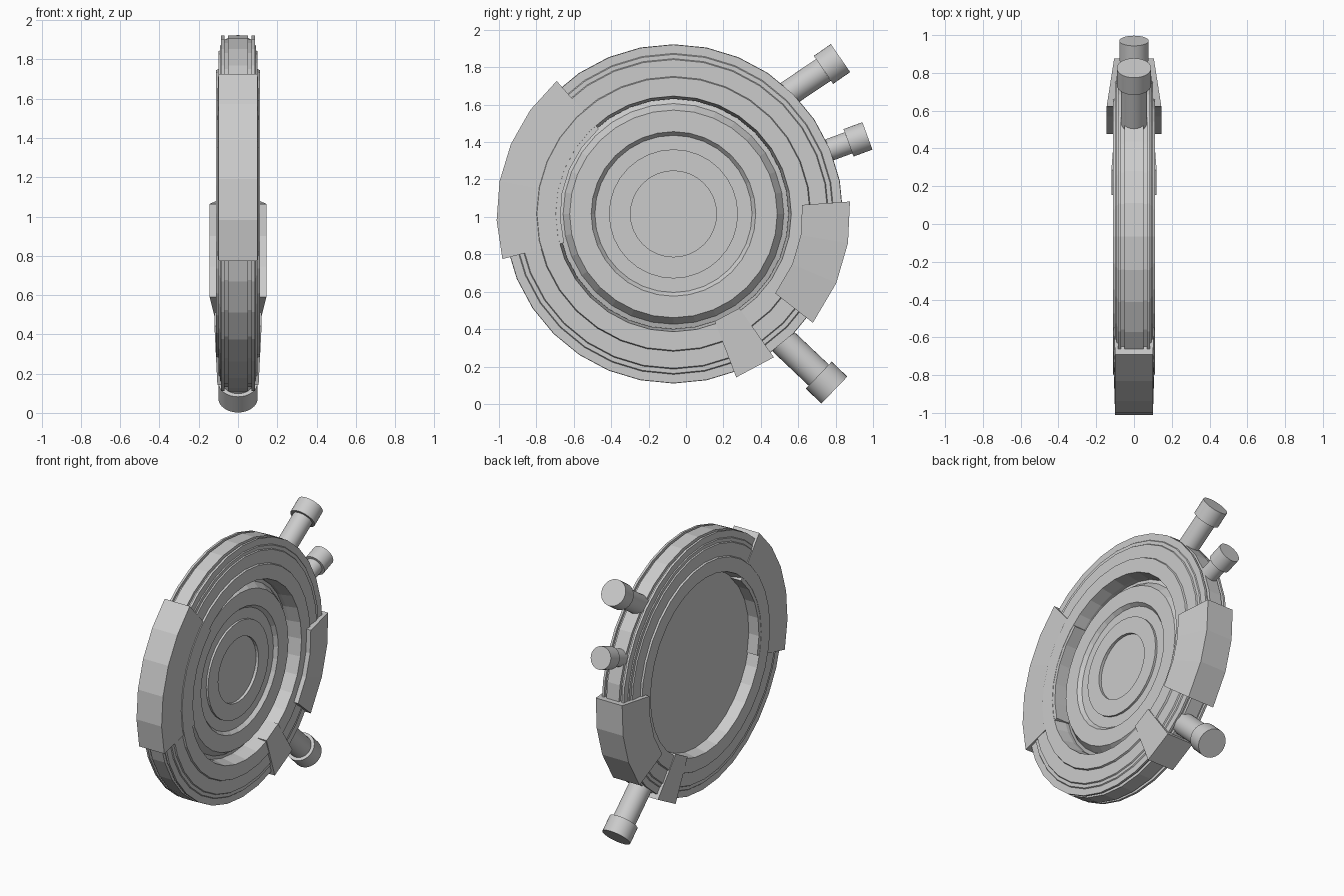
import bpy, bmesh, math
from mathutils import Vector

if "Cube" in bpy.data.objects:
    bpy.data.objects.remove(bpy.data.objects["Cube"])

CY, CZ = -0.067, 1.016          # wheel centre in the y-z plane, axis along x
grey = bpy.data.materials.new("plain_grey")
grey.diffuse_color = (0.6, 0.6, 0.6, 1)
grey.use_nodes = True
grey.node_tree.nodes["Principled BSDF"].inputs["Base Color"].default_value = grey.diffuse_color


def finish(name, bm):
    bmesh.ops.remove_doubles(bm, verts=bm.verts, dist=1e-5)
    bmesh.ops.recalc_face_normals(bm, faces=bm.faces)
    me = bpy.data.meshes.new(name)
    bm.to_mesh(me)
    bm.free()
    me.materials.append(grey)
    ob = bpy.data.objects.new(name, me)
    bpy.context.collection.objects.link(ob)
    return ob


def polar(x, r, a):
    return Vector((x, CY + r * math.cos(a), CZ + r * math.sin(a)))


def revolve(name, profile, closed, n=32):
    """Spin (radius, x) points round the wheel axis."""
    bm = bmesh.new()
    rows = [[bm.verts.new(polar(x, r, 2 * math.pi * i / n)) for i in range(n)]
            for r, x in profile]
    pairs = list(zip(rows, rows[1:]))
    if closed:
        pairs.append((rows[-1], rows[0]))
    else:
        bm.faces.new(rows[0])
        bm.faces.new(rows[-1])
    for a, b in pairs:
        for i in range(n):
            j = (i + 1) % n
            bm.faces.new((a[i], a[j], b[j], b[i]))
    return finish(name, bm)


def clamp(name, angles, r_in, r_out, x_in, x_out):
    """Tapered arc block gripping the rim; angles in degrees."""
    bm = bmesh.new()
    loops = []
    for deg in angles:
        a = math.radians(deg)
        loops.append([bm.verts.new(polar(x, r, a)) for r, x in
                      ((r_in, -x_in), (r_out, -x_out), (r_out, x_out), (r_in, x_in))])
    for a, b in zip(loops, loops[1:]):
        for i in range(4):
            j = (i + 1) % 4
            bm.faces.new((a[i], a[j], b[j], b[i]))
    bm.faces.new(loops[0])
    bm.faces.new(loops[-1])
    return finish(name, bm)


def rod(name, start, end, radius):
    """Round bar between two (y, z) points in the x = 0 plane."""
    a, b = Vector((0, *start)), Vector((0, *end))
    d = b - a
    bpy.ops.mesh.primitive_cylinder_add(vertices=32, radius=radius, depth=d.length,
                                        location=(a + b) / 2)
    ob = bpy.context.object
    ob.name = name
    ob.rotation_euler = (math.atan2(-d.y, d.z), 0, 0)
    ob.data.materials.append(grey)
    bpy.ops.object.shade_smooth_by_angle(angle=math.radians(30))


# Outer ring: symmetric stepped section with two grooves in the rim
half = [(0.615, 0.03), (0.63, 0.112), (0.73, 0.112), (0.735, 0.10), (0.825, 0.10),
        (0.83, 0.092), (0.853, 0.092), (0.858, 0.086), (0.905, 0.086), (0.905, 0.07),
        (0.885, 0.07), (0.885, 0.05), (0.907, 0.05)]
revolve("outer_ring", half + [(r, -x) for r, x in reversed(half)], True)

# Centre plate: flat back, concentric steps on the +x face
revolve("centre_plate", [(0.62, -0.03), (0.62, 0.0), (0.59, 0.01), (0.555, 0.06),
                         (0.44, 0.06), (0.42, 0.035), (0.345, 0.035), (0.345, 0.05),
                         (0.23, 0.05), (0.23, 0.03)], False)

# Three clamps on the rim
clamp("large_clamp", [131.3 + 12.7 * i for i in range(6)], 0.605, 0.946, 0.111, 0.10)
clamp("side_clamp", [4, -9.5, -23, -38], 0.69, 0.946, 0.145, 0.105)
clamp("small_clamp", [-55, -69], 0.615, 0.936, 0.12, 0.105)

# Three pegs: shaft from the rim plus a wider head
pegs = [("upper_peg", (0.50, 1.628), (0.735, 1.786), (0.826, 1.849), 0.07, 0.091),
        ("middle_peg", (0.72, 1.341), (0.869, 1.396), (0.970, 1.433), 0.06, 0.078),
        ("lower_peg", (0.49, 0.362), (0.710, 0.154), (0.793, 0.074), 0.078, 0.10)]
for name, base, neck, tip, r_shaft, r_head in pegs:
    rod(name + "_shaft", base, neck, r_shaft)
    rod(name + "_head", neck, tip, r_head)
